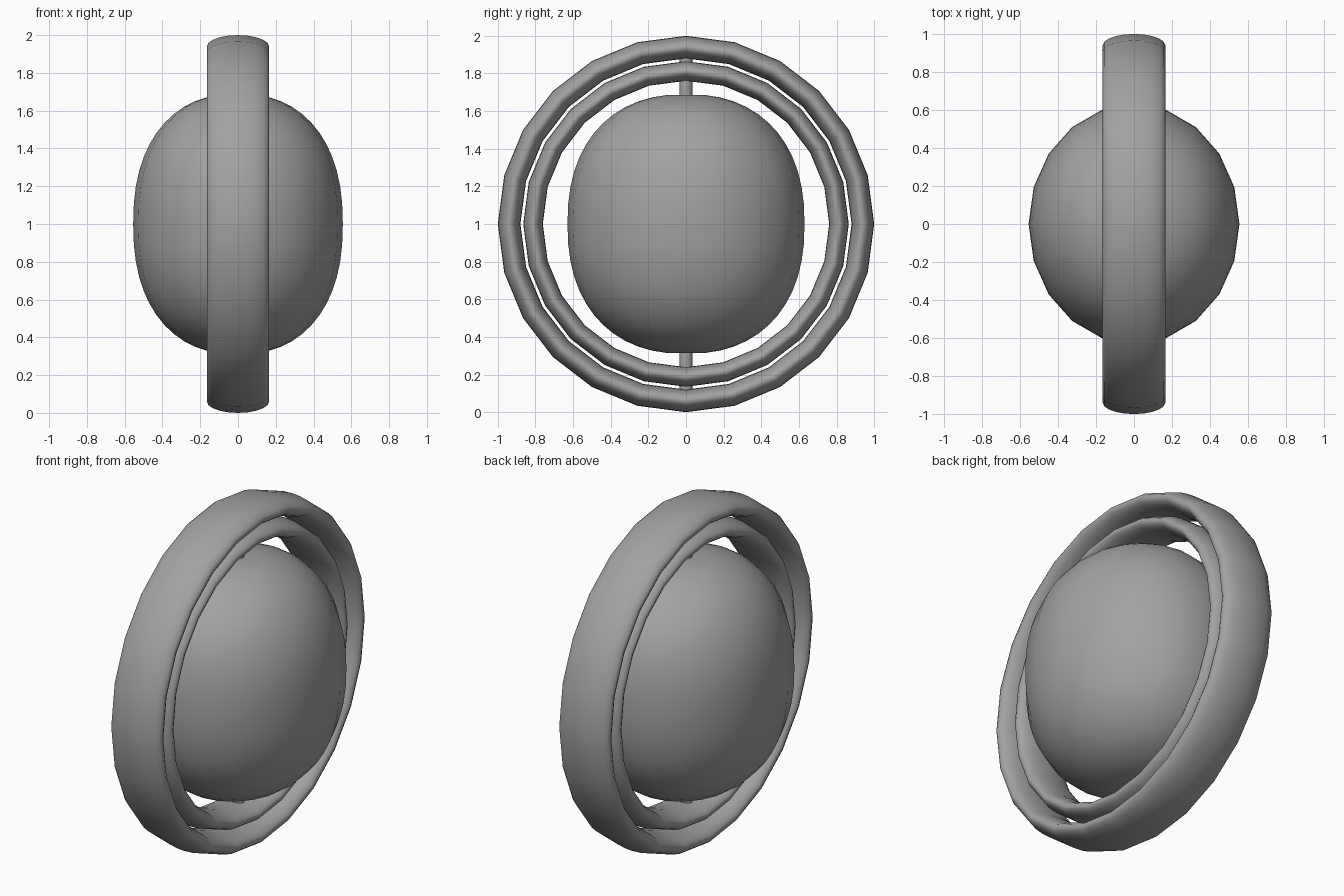
import bpy, bmesh, math
from math import sin, cos, pi, tau

if "Cube" in bpy.data.objects:
    bpy.data.objects.remove(bpy.data.objects["Cube"])

grey = bpy.data.materials.new("grey")
grey.diffuse_color = (0.36, 0.36, 0.36, 1)
grey.use_nodes = True
grey.node_tree.nodes["Principled BSDF"].inputs["Base Color"].default_value = grey.diffuse_color


def finish(name, bm, angle=60):
    """Turn a bmesh into a smooth-shaded object."""
    bmesh.ops.recalc_face_normals(bm, faces=bm.faces)
    mesh = bpy.data.meshes.new(name)
    bm.to_mesh(mesh)
    bm.free()
    mesh.materials.append(grey)
    ob = bpy.data.objects.new(name, mesh)
    bpy.context.collection.objects.link(ob)
    bpy.ops.object.select_all(action='DESELECT')
    ob.select_set(True)
    bpy.context.view_layer.objects.active = ob
    bpy.ops.object.shade_smooth_by_angle(angle=math.radians(angle))
    return ob


def bridge(bm, loops, closed):
    """Skin a series of closed vertex loops with quads."""
    n = len(loops[0])
    for i in range(len(loops) if closed else len(loops) - 1):
        a, b = loops[i], loops[(i + 1) % len(loops)]
        for j in range(n):
            k = (j + 1) % n
            bm.faces.new((a[j], a[k], b[k], b[j]))


def ring(name, radius, thick, width, segments=24, sides=20):
    """Upright ring with an oval section, its axle along x."""
    bm = bmesh.new()
    loops = []
    for i in range(segments):
        a = tau * i / segments
        loop = []
        for j in range(sides):
            t = tau * j / sides
            r = radius + thick * cos(t)
            loop.append(bm.verts.new((width * sin(t), r * sin(a), 1 + r * cos(a))))
        loops.append(loop)
    bridge(bm, loops, True)
    return finish(name, bm)


def core(name, rx, ry, rz, power=2.3, segments=20, rows=24):
    """Slightly squared egg-like body with small flat poles."""
    bm = bmesh.new()
    loops = []
    for i in range(rows + 1):
        t = -pi / 2 + 0.12 + (pi - 0.24) * i / rows
        r = abs(cos(t)) ** (2 / power)
        z = math.copysign(abs(sin(t)) ** (2 / power), t)
        loops.append([bm.verts.new((rx * r * cos(tau * j / segments),
                                    ry * r * sin(tau * j / segments),
                                    1 + rz * z)) for j in range(segments)])
    bridge(bm, loops, False)
    bm.faces.new(loops[0])
    bm.faces.new(loops[-1])
    return finish(name, bm)


# Two nested rings around the body
ring("outer_ring", 0.94, 0.06, 0.165)
ring("inner_ring", 0.813, 0.052, 0.143)
core("core", 0.555, 0.63, 0.69)

# Pins joining the body to the rings, top and bottom
for name, z in (("top_pin", 1.77), ("bottom_pin", 0.23)):
    bpy.ops.mesh.primitive_cylinder_add(vertices=16, radius=0.035, depth=0.32,
                                        location=(0, 0, z))
    pin = bpy.context.object
    pin.name = name
    pin.data.materials.append(grey)
    bpy.ops.object.shade_smooth_by_angle(angle=math.radians(40))
